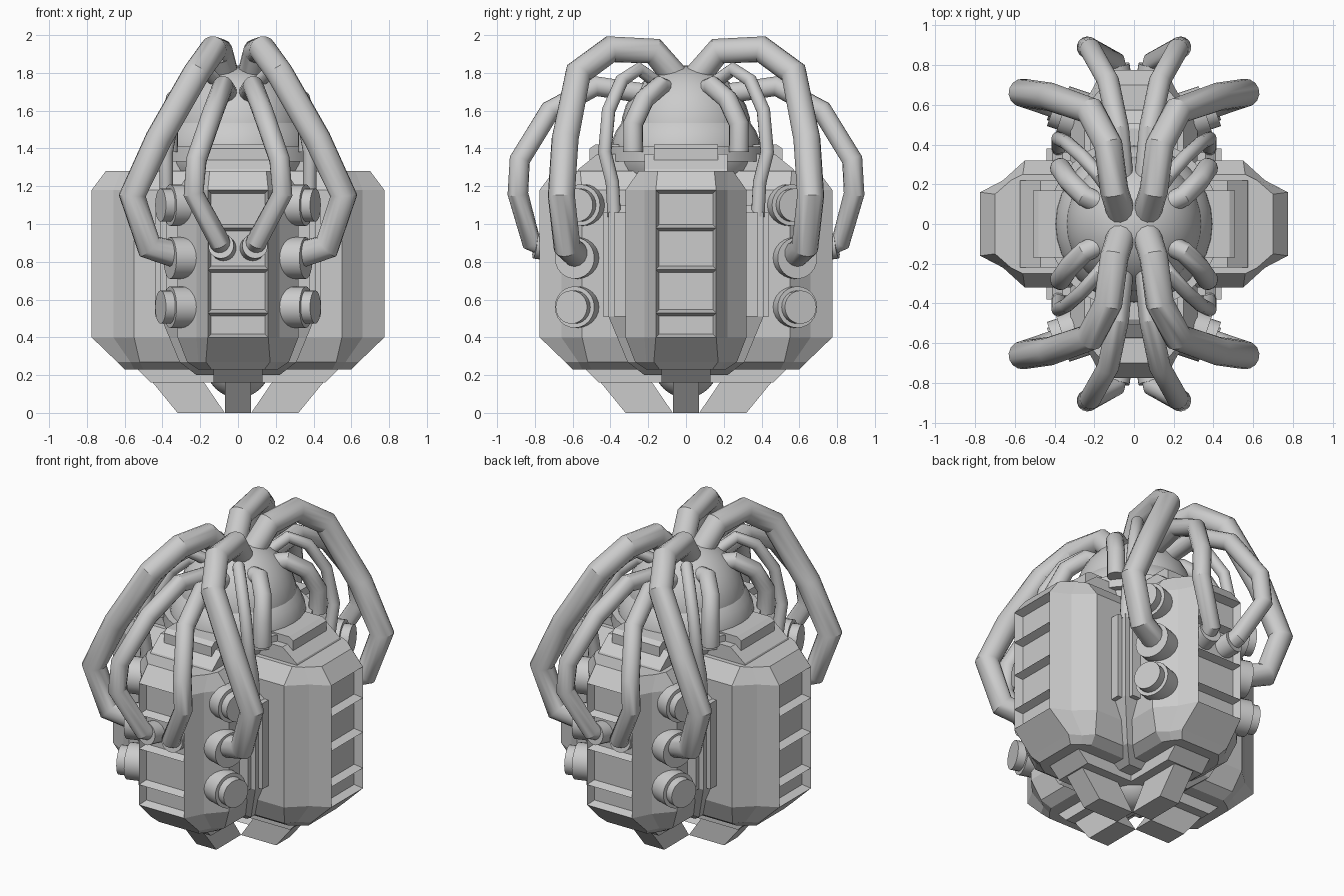
import bpy, bmesh, math
from mathutils import Vector, Matrix

if "Cube" in bpy.data.objects:
    bpy.data.objects.remove(bpy.data.objects["Cube"])


def finish(bm, name, smooth=False):
    bmesh.ops.recalc_face_normals(bm, faces=bm.faces)
    me = bpy.data.meshes.new(name)
    bm.to_mesh(me)
    bm.free()
    ob = bpy.data.objects.new(name, me)
    bpy.context.collection.objects.link(ob)
    if smooth:
        smooth_angle(ob)
    return ob


def smooth_angle(ob):
    bpy.ops.object.select_all(action='DESELECT')
    ob.select_set(True)
    bpy.context.view_layer.objects.active = ob
    bpy.ops.object.shade_smooth_by_angle(angle=math.radians(32))


def loft(bm, sections):
    rings = [[bm.verts.new(p) for p in s] for s in sections]
    n = len(rings[0])
    grid = []
    for a, b in zip(rings, rings[1:]):
        grid.append([bm.faces.new((a[i], a[(i + 1) % n], b[(i + 1) % n], b[i])) for i in range(n)])
    bm.faces.new(rings[0][::-1])
    bm.faces.new(rings[-1])
    return grid


def prism(name, profile, half):
    # profile in x,z extruded along y
    bm = bmesh.new()
    loft(bm, [[(x, y, z) for x, z in profile] for y in (-half, half)])
    return finish(bm, name)


def cylinder(name, a, b, r, seg=24):
    a, b = Vector(a), Vector(b)
    d = b - a
    bm = bmesh.new()
    m = Matrix.Translation((a + b) / 2) @ d.to_track_quat('Z', 'Y').to_matrix().to_4x4()
    bmesh.ops.create_cone(bm, cap_ends=True, segments=seg, radius1=r, radius2=r,
                          depth=d.length, matrix=m)
    return finish(bm, name, True)


def sphere(name, r, z, flat=1.0):
    bm = bmesh.new()
    bmesh.ops.create_uvsphere(bm, u_segments=32, v_segments=16, radius=r,
                              matrix=Matrix.Translation((0, 0, z)) @ Matrix.Diagonal((1, 1, flat, 1)))
    return finish(bm, name, True)


def pipe(name, pts, r):
    cu = bpy.data.curves.new(name, 'CURVE')
    cu.dimensions = '3D'
    cu.bevel_depth = r
    cu.bevel_resolution = 5
    cu.use_fill_caps = True
    sp = cu.splines.new('POLY')
    sp.points.add(len(pts) - 1)
    for p, c in zip(sp.points, pts):
        p.co = (*c, 1)
    tmp = bpy.data.objects.new(name, cu)
    bpy.context.collection.objects.link(tmp)
    bpy.ops.object.select_all(action='DESELECT')
    tmp.select_set(True)
    bpy.context.view_layer.objects.active = tmp
    bpy.ops.object.convert(target='MESH')
    smooth_angle(bpy.context.view_layer.objects.active)


def four(ob):
    # copy a +x part to all four sides
    for k in range(1, 4):
        c = ob.copy()
        c.name = f"{ob.name}_{k}"
        c.rotation_euler.z = k * math.pi / 2
        bpy.context.collection.objects.link(c)


# armoured pods with a ladder of recessed pockets on the outer face
def pod_section(z, xo, w0, x1, w1, x2, w2):
    half = [(xo, w0), (x1, w1), (x2, w2), (0.2, w2)]
    return [(x, -y, z) for x, y in half[::-1]] + [(x, y, z) for x, y in half]


bm = bmesh.new()
full = (0.775, 0.16, 0.66, 0.22, 0.55, 0.32)
levels = [pod_section(0.23, 0.60, 0.14, 0.55, 0.18, 0.50, 0.21),
          pod_section(0.27, 0.64, 0.17, 0.57, 0.21, 0.52, 0.27)]
levels += [pod_section(z, *full) for z in (0.40, 0.53, 0.76, 0.98, 1.18)]
levels.append(pod_section(1.28, 0.70, 0.15, 0.62, 0.22, 0.56, 0.25))
grid = loft(bm, levels)
bmesh.ops.recalc_face_normals(bm, faces=bm.faces)
pockets = [grid[i][3] for i in range(2, 6)]
bmesh.ops.inset_individual(bm, faces=pockets, thickness=0.025, depth=-0.05)
four(finish(bm, "side_pod"))

# shoulders stepping up from the pods to the ring
four(prism("shoulder_slope", [(0.2, 1.24), (0.59, 1.24), (0.57, 1.29), (0.47, 1.37), (0.2, 1.37)], 0.22))
four(prism("shoulder_block", [(0.3, 1.32), (0.51, 1.32), (0.51, 1.40), (0.48, 1.42), (0.3, 1.42)], 0.17))

# feet and the plates they hang from
four(prism("foot", [(0.07, 0), (0.32, 0), (0.50, 0.22), (0.22, 0.22)], 0.07))
four(prism("under_plate", [(0.1, 0.16), (0.46, 0.16), (0.55, 0.25), (0.1, 0.25)], 0.13))

# central core
bm = bmesh.new()
loft(bm, [[(s * a, s * b, z) for a, b in ((1, 1), (-1, 1), (-1, -1), (1, -1))]
          for z, s in ((0.20, 0.22), (0.27, 0.31), (0.51, 0.41), (1.06, 0.41), (1.10, 0.36))])
finish(bm, "core")
four(prism("corner_rib", [(0.40, 0.51), (0.44, 0.51), (0.44, 1.06), (0.40, 1.06)], 0.38))
sphere("bottom_ball", 0.17, 0.25)
sphere("bowl", 0.40, 1.38, 0.75)
cylinder("ring", (0, 0, 1.33), (0, 0, 1.41), 0.435, 32)
cylinder("dome_seat", (0, 0, 1.40), (0, 0, 1.50), 0.345, 32)
sphere("dome", 0.345, 1.495)

# ports and pipes, mirrored over four quadrants
main = [(.06, .04, 1.76), (.10, .17, 1.915), (.13, .40, 1.925), (.22, .57, 1.80),
        (.42, .64, 1.45), (.56, .66, 1.15), (.47, .63, .88), (.30, .57, .83)]
front = [(.05, .15, 1.68), (.08, .48, 1.73), (.13, .72, 1.60), (.22, .88, 1.34),
         (.235, .89, 1.16), (.10, .82, .91), (.08, .72, .87)]
thin = [(.10, .14, 1.74), (.18, .25, 1.82), (.26, .34, 1.76), (.34, .41, 1.60),
        (.38, .43, 1.38), (.38, .39, 1.22), (.38, .38, 1.04)]
short = [(.12, .08, 1.70), (.25, .14, 1.73), (.33, .22, 1.66), (.37, .28, 1.53), (.37, .28, 1.38)]
for sx in (1, -1):
    for sy in (1, -1):
        def m(p):
            return (p[0] * sx, p[1] * sy, p[2])
        for name, pts, r in (("main_pipe", main, .072), ("front_pipe", front, .055),
                             ("thin_pipe", thin, .036), ("short_pipe", short, .053)):
            pipe(name, [m(p) for p in pts], r)
        cylinder("pipe_collar", m((.075, .70, .87)), m((.09, .80, .885)), .068)
        for z, y in ((1.10, .50), (.82, .53), (.56, .53)):
            cylinder("port", m((.18, y, z)), m((.36, y + .06, z)), .11)
            if z != .82:
                cylinder("port_cap", m((.34, y + .053, z)), m((.41, y + .077, z)), .088)
